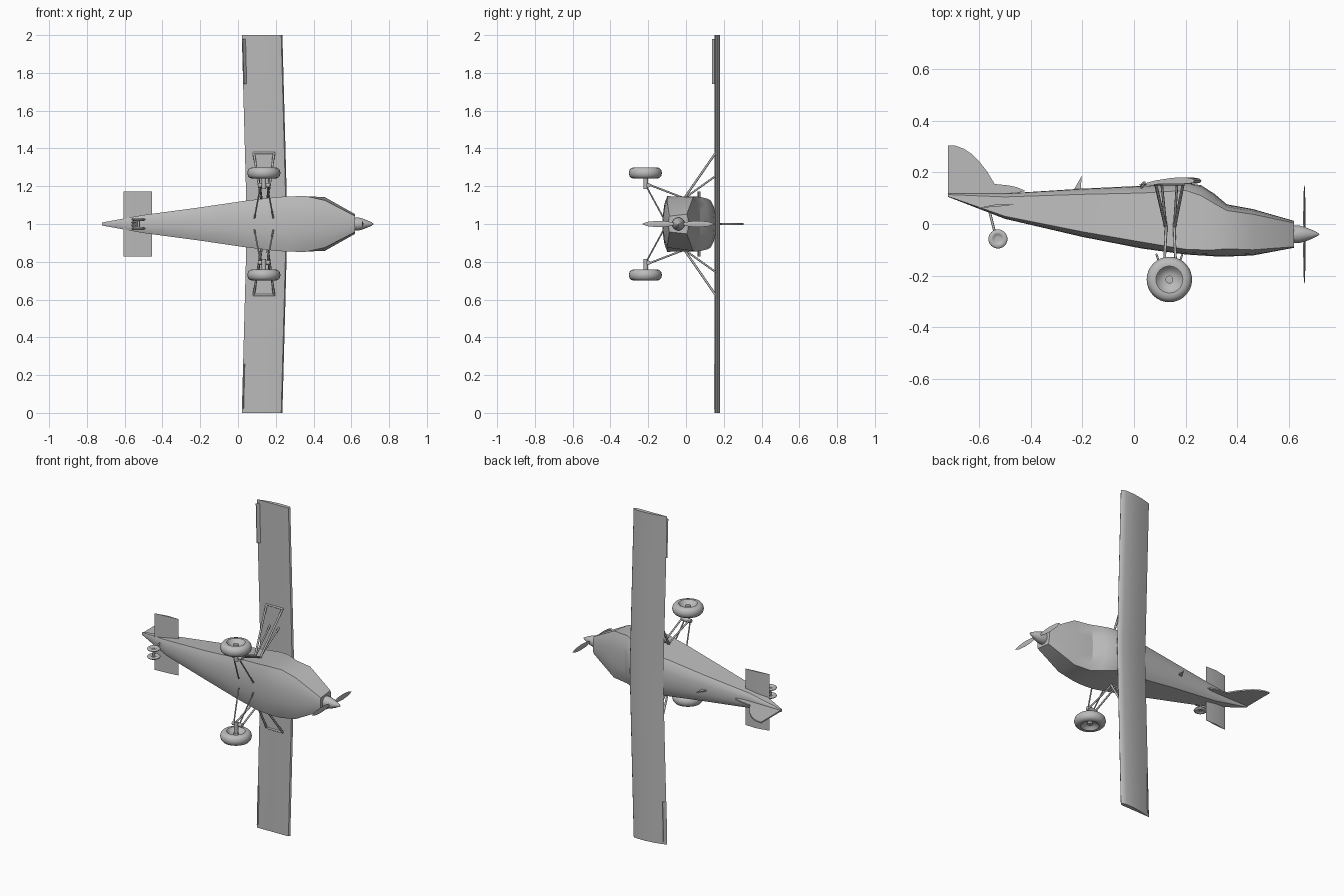
import bpy, bmesh, math
from mathutils import Vector

if "Cube" in bpy.data.objects:
    bpy.data.objects.remove(bpy.data.objects["Cube"])

# Aircraft lies on its side: nose +x, its top +y, its span along z about z = 1
grey = bpy.data.materials.new("light grey")
grey.diffuse_color = (0.5, 0.5, 0.5, 1)
grey.use_nodes = True
grey.node_tree.nodes["Principled BSDF"].inputs["Base Color"].default_value = grey.diffuse_color


def make(name, verts, faces, angle=30):
    me = bpy.data.meshes.new(name)
    me.from_pydata([(x, y, s + 1) for x, y, s in verts], [], faces)
    bm = bmesh.new()
    bm.from_mesh(me)
    bmesh.ops.remove_doubles(bm, verts=bm.verts, dist=1e-5)
    bmesh.ops.recalc_face_normals(bm, faces=bm.faces)
    bm.to_mesh(me)
    bm.free()
    me.materials.append(grey)
    ob = bpy.data.objects.new(name, me)
    bpy.context.collection.objects.link(ob)
    bpy.ops.object.select_all(action='DESELECT')
    ob.select_set(True)
    bpy.context.view_layer.objects.active = ob
    bpy.ops.object.shade_smooth_by_angle(angle=math.radians(angle))
    return ob


def loft(name, rings, angle=30, cap=True):
    n = len(rings[0])
    faces = [(i * n + j, i * n + (j + 1) % n, (i + 1) * n + (j + 1) % n, (i + 1) * n + j)
             for i in range(len(rings) - 1) for j in range(n)]
    if cap:
        faces += [tuple(range(n)), tuple((len(rings) - 1) * n + j for j in range(n))]
    return make(name, [p for r in rings for p in r], faces, angle)


def plate(name, outline, s, t):
    return loft(name, [[(x, y, s + d) for x, y in outline] for d in (-t / 2, t / 2)])


def rod(name, a, b, r, n=8):
    a, b = Vector(a), Vector(b)
    d = (b - a).normalized()
    u = d.orthogonal().normalized()
    v = d.cross(u)
    return loft(name, [[tuple(p + r * (u * math.cos(k * math.tau / n) + v * math.sin(k * math.tau / n)))
                        for k in range(n)] for p in (a, b)], 50)


def wheel(name, x, y, s, profile, n=32):
    # Profile of (radius, offset along the axle), closed round the tyre
    rings = [[(x + r * math.cos(k * math.tau / n), y + r * math.sin(k * math.tau / n), s + o)
              for k in range(n)] for r, o in profile]
    return loft(name, rings, 35)


# Fuselage: x, belly, low crease y / half width, high crease y / half width, top
stations = [
    (-.72, .105, .107, .008, .114, .008, .118), (-.5, .02, .03, .048, .105, .045, .118),
    (-.2, -.05, -.03, .088, .115, .08, .137), (.03, -.095, -.07, .122, .12, .11, .148),
    (.2, -.118, -.098, .142, .13, .125, .16), (.26, -.122, -.1, .146, .11, .135, .15),
    (.31, -.125, -.1, .147, .08, .142, .118), (.36, -.126, -.096, .147, .052, .146, .076),
    (.46, -.122, -.1, .125, .038, .142, .058), (.62, -.092, -.088, .042, .004, .052, .012)]
rings = []
for x, yb, yc, wb, ys, ws, yt in stations:
    half = [(yb, 0), (yb + .12 * (yc - yb), wb * .35), (yb + .4 * (yc - yb), wb * .7), (yc, wb), (ys, ws),
            (ys + .6 * (yt - ys), ws * .72), (ys + .9 * (yt - ys), ws * .38), (yt, 0)]
    rings.append([(x, y, s) for y, s in half] + [(x, y, -s) for y, s in half[-2:0:-1]])
loft("fuselage", rings, 24)

# Spinner and two-blade propeller
spin = [(.615, .034), (.64, .034), (.665, .027), (.69, .017), (.71, .007), (.718, .001)]
loft("spinner", [[(x, -.04 + r * math.cos(k * math.tau / 24), r * math.sin(k * math.tau / 24))
                  for k in range(24)] for x, r in spin], 40)
for side in (1, -1):
    blade = [(.02, .006, .004), (.06, .014, .005), (.11, .017, .004), (.16, .012, .003), (.19, .002, .001)]
    loft("propeller_blade", [[(.66 - t, -.04 + side * h, 0), (.66, -.04 + side * h, w),
                              (.66 + t, -.04 + side * h, 0), (.66, -.04 + side * h, -w)]
                             for h, w, t in blade], 60)

# Wing: slightly swept airfoil, chord fraction from trailing edge and height
foil = [(0, .152), (.3, .169), (.6, .179), (.85, .180), (.96, .176), (1, .168),
        (.97, .159), (.85, .156), (.5, .155)]
loft("wing", [[(x0 + .215 * f, y, s) for f, y in foil] for s, x0 in ((-1, .02), (0, .047), (1, .02))], 40)
for side, y in ((1, .139), (-1, .149)):
    flap = [(.022, y), (.036, y + .016), (.04, y + .013), (.026, y - .001)]
    loft("aileron", [[(px + dx, py, side * s) for px, py in flap] for s, dx in ((.74, .006), (.98, 0))])

# Tail surfaces and aerial
plate("fin", [(-.72, .11), (-.72, .305), (-.69, .303), (-.66, .292), (-.63, .272), (-.6, .243),
              (-.57, .205), (-.54, .155), (-.49, .15), (-.455, .143), (-.42, .128), (-.5, .11)], 0, .008)
loft("tailplane", [[(-.605, .062, s), (-.53, .077, s), (-.455, .076, s), (-.53, .067, s)]
                   for s in (-.172, .172)], 40)
plate("aerial", [(-.235, .13), (-.202, .187), (-.207, .13)], 0, .006)

# Tyre with dished rim and hub
tyre = [(.062, .03), (.075, .026), (.084, .016), (.088, 0), (.084, -.016), (.075, -.026), (.062, -.03)]
rim = [(.047, -.026), (.042, -.018), (.022, -.008), (.015, -.008), (.015, -.02)]
section = [(r, -o) for r, o in rim[::-1]] + [(.052, .03)] + tyre + [(.052, -.03)] + rim

for m in (1, -1):
    # Main landing gear
    wheel("main_wheel", .137, -.215, m * .27, section)
    rod("axle", (.137, -.213, m * .185), (.137, -.213, m * .26), .012, 12)
    rod("axle_block", (.105, -.2, m * .205), (.17, -.2, m * .205), .012)
    for e in (1, -1):
        rod("side_leg", (.14 + e * .024, -.2, m * .21), (.14 + e * .015, -.005, m * .135), .005)
        rod("lower_leg", (.137 + e * .02, -.205, m * .19), (.137 + e * .05, -.118, m * .03), .004)
        # Wing bracing struts
        rod("outer_strut", (.14 + e * .018, -.01, m * .135), (.137 + e * .054, .158, m * .378), .006)
        rod("inner_strut", (.14 + e * .016, -.01, m * .135), (.137 + e * .03, .158, m * .255), .005)
    rod("strut_crossbar", (.08, .156, m * .376), (.194, .156, m * .376), .006)
    # Twin tail wheels
    wheel("tail_wheel", -.527, -.058, m * .024, [(r * .42, o * .24) for r, o in section])
    rod("tail_leg", (-.56, .05, m * .008), (-.535, -.05, m * .009), .005)
rod("tail_axle", (-.527, -.058, -.024), (-.527, -.058, .024), .007)
